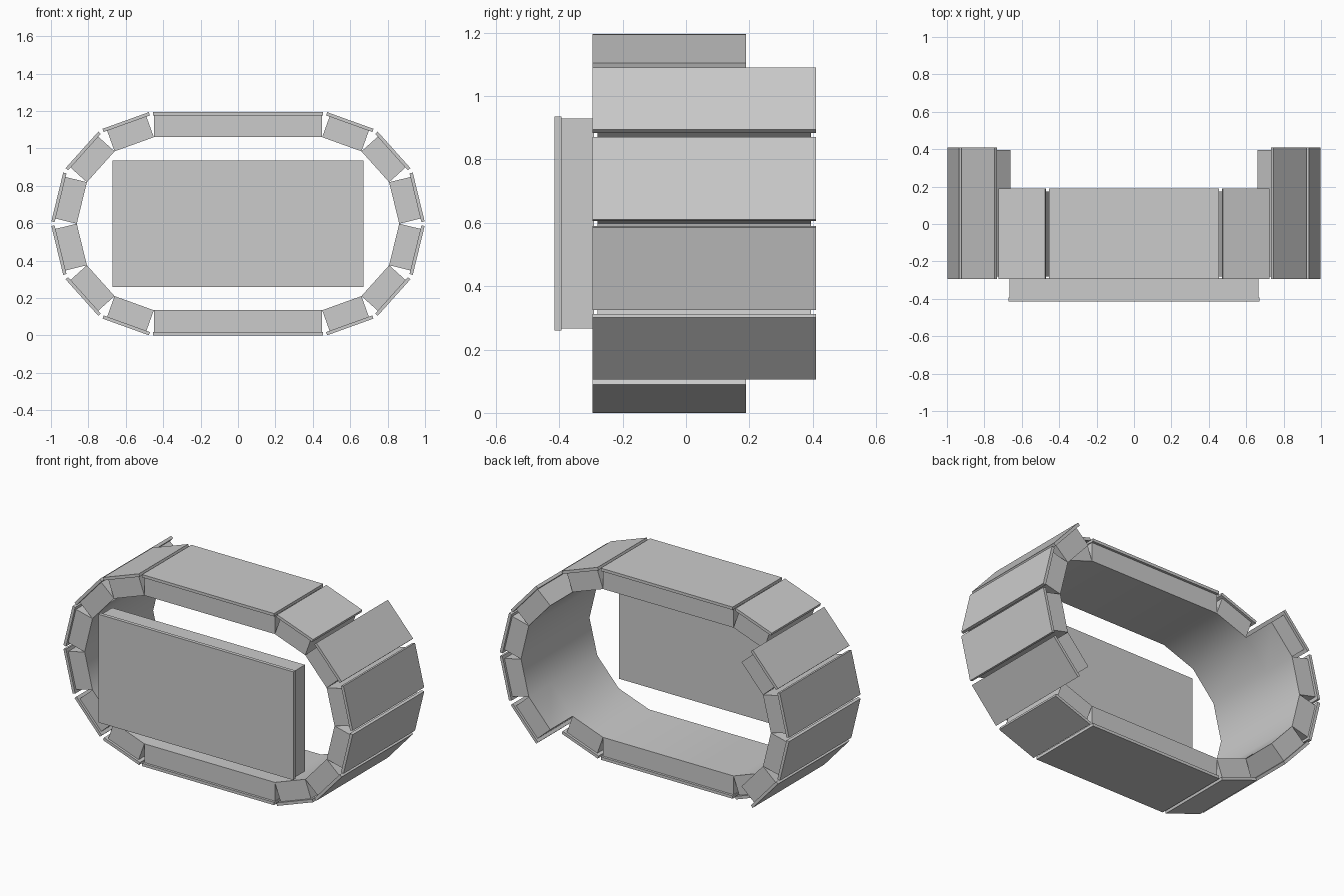
import bpy, bmesh
from mathutils import Vector

cube = bpy.data.objects.get("Cube")
if cube:
    bpy.data.objects.remove(cube)

grey = bpy.data.materials.new("panel grey")
grey.use_nodes = True
grey.diffuse_color = (0.6, 0.6, 0.6, 1)
grey.node_tree.nodes["Principled BSDF"].inputs["Base Color"].default_value = (0.6, 0.6, 0.6, 1)

MID = 0.5975                       # mid height of the ring
FRONT, SHORT, LONG = -0.28, 0.175, 0.395
BODY, PLATE, LIP = 0.117, 0.135, 0.015


def finish(name, bm, smooth=False):
    mesh = bpy.data.meshes.new(name)
    for f in bm.faces:
        f.smooth = smooth
    bm.to_mesh(mesh)
    bm.free()
    mesh.materials.append(grey)
    obj = bpy.data.objects.new(name, mesh)
    bpy.context.collection.objects.link(obj)
    return obj


def prism(name, outline, y0, y1, open_edge=False):
    """Extrude an (x, z) outline from y0 to y1; the first side may stay open."""
    bm = bmesh.new()
    a = [bm.verts.new((p.x, y0, p.y)) for p in outline]
    b = [bm.verts.new((p.x, y1, p.y)) for p in outline]
    bm.faces.new(a)
    bm.faces.new(b[::-1])
    n = len(a)
    for i in range(1 if open_edge else 0, n):
        j = (i + 1) % n
        bm.faces.new((a[j], a[i], b[i], b[j]))
    if not open_edge:
        bmesh.ops.recalc_face_normals(bm, faces=bm.faces)
    return finish(name, bm)


# Inner outline of the ring, clockwise from the top, by mirroring one quarter
quarter = [(0.45, 0.4625), (0.66, 0.387), (0.808, 0.222), (0.862, 0)]
right = quarter + [(x, -z) for x, z in quarter[-2::-1]]
ring = [Vector((x, z + MID)) for x, z in right + [(-x, -z) for x, z in right]]
count = len(ring)


def is_long(i):
    return abs(ring[i].x + ring[(i + 1) % count].x) / 2 > 0.6


# Straight-sided housings with overhanging outer plates
for i in range(count):
    p, q = ring[i], ring[(i + 1) % count]
    d = (q - p).normalized()
    n = Vector((-d.y, d.x))
    back = LONG if is_long(i) else SHORT
    over = 0.005 if (q - p).length > 0.6 else 0.02
    prism(f"housing_{i + 1}", [q, p, p + n * BODY, q + n * BODY][::1],
          FRONT, back, open_edge=True)
    s, e = p - d * over, q + d * over
    prism(f"outer_plate_{i + 1}", [e + n * BODY, s + n * BODY, s + n * PLATE, e + n * PLATE],
          FRONT - LIP, back + LIP)

# Smooth continuous inner lining, deeper at both ends of the ring
bm = bmesh.new()
rows = [[bm.verts.new((p.x, y, p.y)) for p in ring] for y in (FRONT, SHORT, LONG)]
for i in range(count):
    j = (i + 1) % count
    for r in range(2 if is_long(i) else 1):
        bm.faces.new((rows[r][i], rows[r][j], rows[r + 1][j], rows[r + 1][i]))
bmesh.ops.delete(bm, geom=[v for v in bm.verts if not v.link_faces], context='VERTS')
bm.normal_update()
for f in bm.faces:
    c = f.calc_center_median()
    if f.normal.dot(Vector((0, c.y, MID)) - c) < 0:
        f.normal_flip()
finish("inner_lining", bm, smooth=True)


def slab(name, half_x, half_z, y0, y1):
    corners = [Vector((sx * half_x, MID + sz * half_z))
               for sx, sz in ((-1, -1), (1, -1), (1, 1), (-1, 1))]
    prism(name, corners, y0, y1)


# Front display panel and its housing
slab("front_panel", 0.672, 0.3375, -0.415, -0.393)
slab("front_panel_housing", 0.665, 0.332, -0.393, -0.29)
